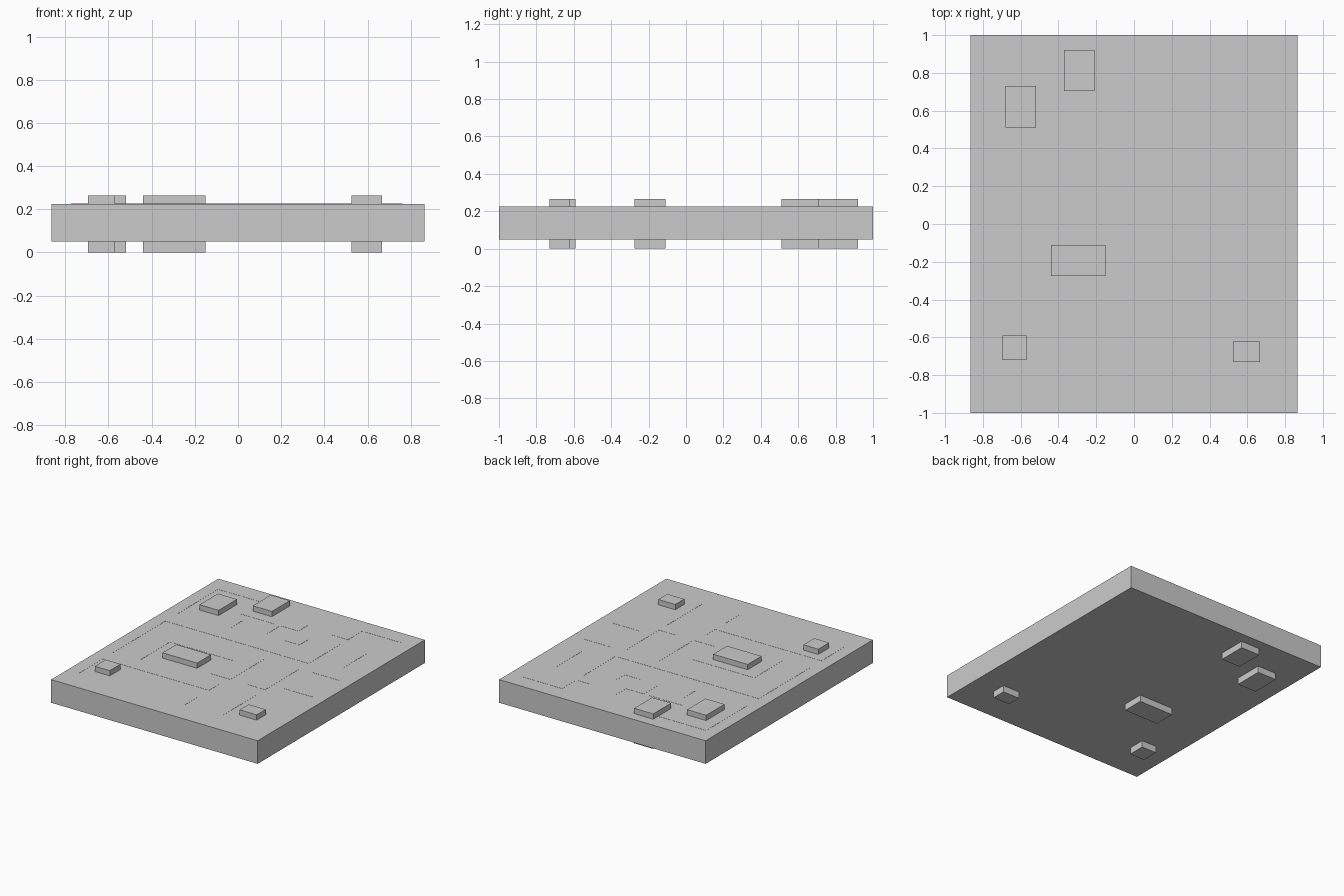
import bpy, bmesh

if "Cube" in bpy.data.objects:
    bpy.data.objects.remove(bpy.data.objects["Cube"])

BOTTOM, TOP = 0.05, 0.225


def add_box(bm, x0, x1, y0, y1, z0, z1):
    verts = bmesh.ops.create_cube(bm, size=1)["verts"]
    bmesh.ops.scale(bm, vec=(x1 - x0, y1 - y0, z1 - z0), verts=verts)
    bmesh.ops.translate(bm, vec=((x0 + x1) / 2, (y0 + y1) / 2, (z0 + z1) / 2), verts=verts)


def finish(bm, name):
    mesh = bpy.data.meshes.new(name)
    bm.to_mesh(mesh)
    bm.free()
    obj = bpy.data.objects.new(name, mesh)
    bpy.context.collection.objects.link(obj)
    return obj


def box(name, *bounds):
    bm = bmesh.new()
    add_box(bm, *bounds)
    return finish(bm, name)


# Main slab
box("board", -0.865, 0.865, -1, 1, BOTTOM, TOP)

# Blocks passing through the slab, showing on both faces
blocks = [
    (-0.37, -0.21, 0.705, 0.92),
    (-0.68, -0.52, 0.51, 0.73),
    (-0.44, -0.15, -0.275, -0.11),
    (-0.695, -0.57, -0.72, -0.59),
    (0.525, 0.668, -0.73, -0.622),
]
for i, b in enumerate(blocks, 1):
    box(f"chip_{i}", *b, 0.0, 0.265)

# Thin circuit lines on the top face, as right-angled paths
paths = [
    [(-.77, -.80), (-.77, -.52), (.12, -.52), (.12, -.40)],
    [(-.77, -.39), (-.77, .23), (.43, .23), (.43, .61)],
    [(-.55, -.38), (-.55, -.03), (-.03, -.03)],
    [(-.77, .385), (-.77, .86), (-.36, .86)],
    [(.305, .70), (.43, .70), (.43, .87), (.75, .87)],
    [(-.41, .62), (-.13, .62)],
    [(-.34, .385), (-.34, .53)],
    [(-.08, .47), (-.08, .62), (.07, .62), (.07, .735)],
    [(.07, .44), (.205, .44), (.205, .53)],
    [(-.03, -.29), (.14, -.29), (.14, .115)],
    [(.29, -.29), (.43, -.29), (.43, .115)],
    [(.53, -.20), (.76, -.20)],
    [(.54, .125), (.76, .125)],
    [(.665, .295), (.665, .60)],
    [(.12, -.805), (.12, -.645)],
    [(.43, -.805), (.43, -.39)],
]
half = 0.003
bm = bmesh.new()
for path in paths:
    for (xa, ya), (xb, yb) in zip(path, path[1:]):
        add_box(bm, min(xa, xb) - half, max(xa, xb) + half,
                min(ya, yb) - half, max(ya, yb) + half, TOP - 0.002, TOP + 0.001)
finish(bm, "circuit_lines")
